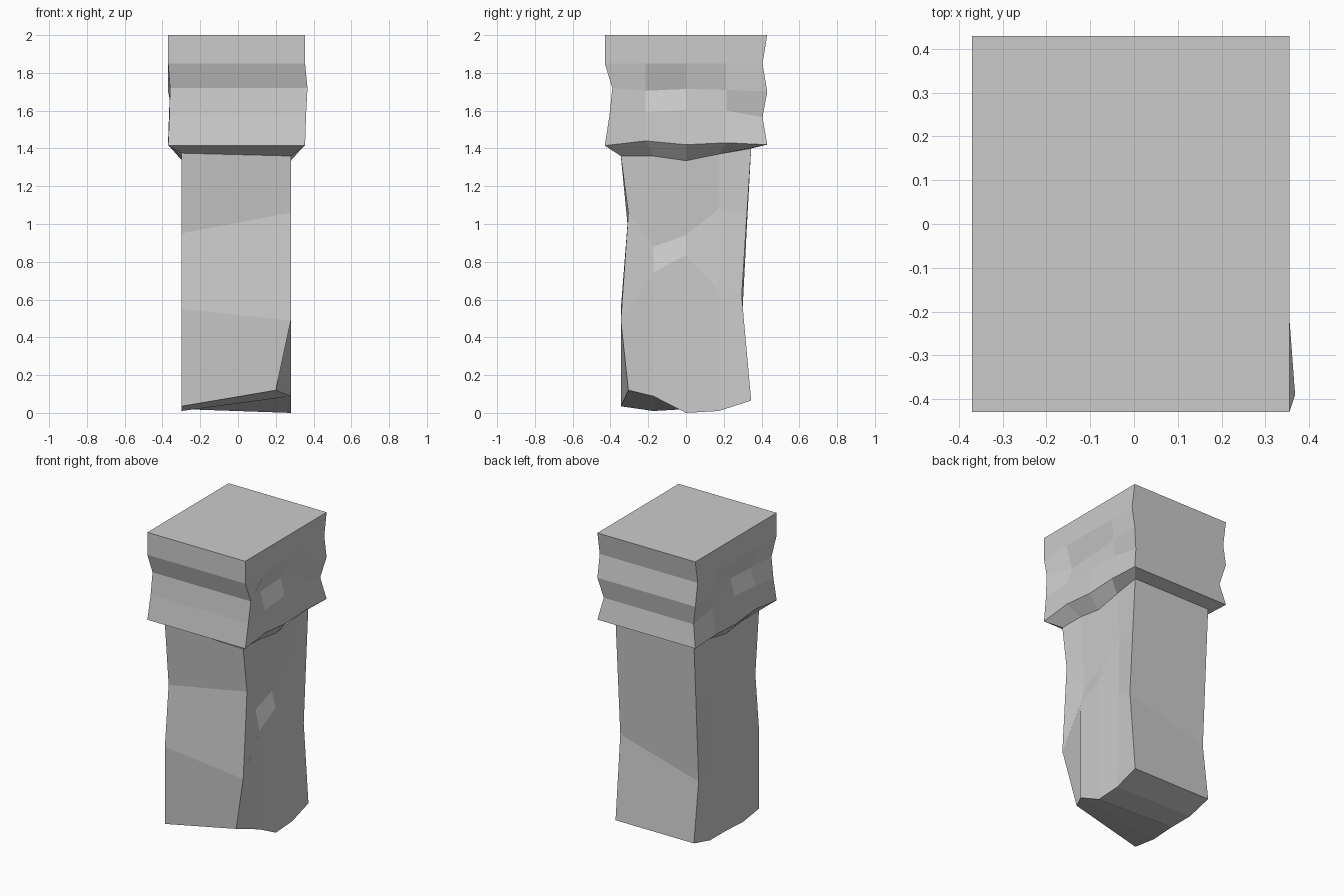
import bpy
import bmesh

if "Cube" in bpy.data.objects:
    bpy.data.objects.remove(bpy.data.objects["Cube"])


def five(v):
    """Spread a single number over the five columns of a side."""
    return list(v) if isinstance(v, (list, tuple)) else [v] * 5


def ring(half, front, back, xr, zr, xl, zl=None, front_right=None):
    """One course: right side front-to-back, then left side back-to-front."""
    zl = zr if zl is None else zl
    mid = [-half / 2, 0, half / 2]
    yr = [front if front_right is None else front_right] + mid + [back]
    yl = [front] + mid + [back]
    right = list(zip(five(xr), yr, five(zr)))
    left = list(zip(five(xl), yl, five(zl)))
    return right + left[::-1]


def loft(name, rings):
    """Skin a stack of rings and close both ends with strips."""
    bm = bmesh.new()
    rows = [[bm.verts.new(p) for p in r] for r in rings]
    for a, b in zip(rows, rows[1:]):
        for i in range(10):
            j = (i + 1) % 10
            bm.faces.new((a[i], a[j], b[j], b[i]))
    for r in (rows[0], rows[-1]):
        for i in range(4):
            bm.faces.new((r[i], r[i + 1], r[8 - i], r[9 - i]))
    bmesh.ops.recalc_face_normals(bm, faces=bm.faces)
    mesh = bpy.data.meshes.new(name)
    bm.to_mesh(mesh)
    bm.free()
    obj = bpy.data.objects.new(name, mesh)
    bpy.context.collection.objects.link(obj)
    return obj


# Joint shared by the shaft and the block above it
neck = ring(.345, -.345, .345, .28, [1.36, 1.36, 1.335, 1.37, 1.40],
            -.30, [1.375, 1.36, 1.34, 1.37, 1.40])

# Worn shaft with dented sides and a chipped front right foot
loft("pillar_shaft", [
    ring(.345, -.345, .345, [.20, .28, .28, .28, .28],
         [.12, .088, 0, .01, .065],
         -.30, [.035, .01, .02, .02, .065], front_right=-.305),
    ring(.345, -.345, .295, [.28, .28, .28, .27, .28],
         [.49, .745, .835, .65, .62],
         [-.30, -.29, -.295, -.29, -.30], [.55, .55, .50, .46, .46]),
    ring(.345, -.305, .323, [.28, .25, .25, .26, .28],
         [1.06, .88, .94, 1.08, 1.06],
         [-.30, -.285, -.29, -.285, -.30], [.95, 1.0, 1.0, 1.0, 1.0]),
    neck,
])

# Rough top block with flared underside
loft("pillar_capital", [
    neck,
    ring(.43, -.43, .43, .355, [1.415, 1.44, 1.42, 1.43, 1.42], -.37),
    ring(.43, -.405, .405, [.36, .35, .345, .33, .325],
         [1.575, 1.59, 1.605, 1.60, 1.565],
         [-.363, -.365, -.36, -.345, -.34]),
    ring(.43, -.39, .43, [.368, .315, .315, .345, .355],
         [1.72, 1.705, 1.715, 1.71, 1.70],
         [-.36, -.33, -.33, -.36, -.37]),
    ring(.43, -.43, .405, .355, 1.85, -.37),
    ring(.43, -.43, .43, .355, 2.0, -.37),
])
